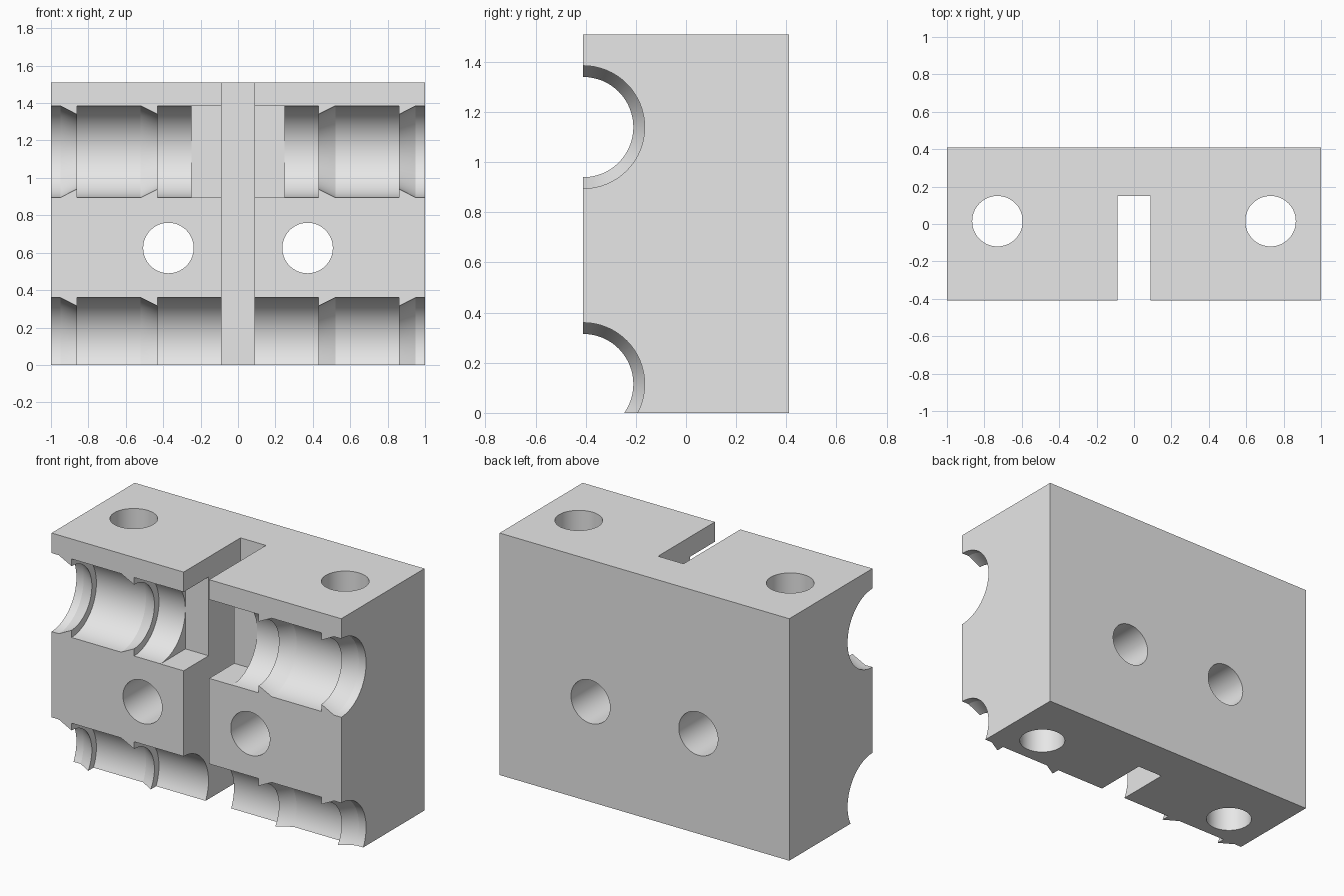
import bpy, bmesh, math
from mathutils import Matrix, Vector

if "Cube" in bpy.data.objects:
    bpy.data.objects.remove(bpy.data.objects["Cube"])

FRONT, BACK, TOP = -0.41, 0.41, 1.51


def new_object(name, bm):
    bmesh.ops.recalc_face_normals(bm, faces=bm.faces[:])
    mesh = bpy.data.meshes.new(name)
    bm.to_mesh(mesh)
    bm.free()
    obj = bpy.data.objects.new(name, mesh)
    bpy.context.collection.objects.link(obj)
    return obj


def box(name, low, high):
    low, high = Vector(low), Vector(high)
    bm = bmesh.new()
    bmesh.ops.create_cube(bm, size=1, matrix=Matrix.Translation((low + high) / 2)
                          @ Matrix.Diagonal((high - low).to_4d()))
    return new_object(name, bm)


def drill(name, centre, tilt=0):
    bm = bmesh.new()
    bmesh.ops.create_cone(bm, cap_ends=True, segments=64, radius1=0.135, radius2=0.135,
                          depth=4, matrix=Matrix.Translation(centre) @ Matrix.Rotation(tilt, 4, "X"))
    return new_object(name, bm)


def groove(name, z):
    """Turned cutter along x with two tapered retaining ribs on each half."""
    wide, rib = 0.245, 0.2
    half = [(0.43, wide), (0.43, rib), (0.52, wide),
            (0.862, wide), (0.862, rib), (0.95, wide), (1.1, wide), (1.1, 0)]
    profile = [(-x, r) for x, r in reversed(half)] + half
    bm = bmesh.new()
    verts = [bm.verts.new((x, FRONT + r, z)) for x, r in profile]
    edges = [bm.edges.new(pair) for pair in zip(verts, verts[1:])]
    bmesh.ops.spin(bm, geom=verts + edges, cent=(0, FRONT, z), axis=(1, 0, 0),
                   angle=math.tau, steps=64)
    bmesh.ops.remove_doubles(bm, verts=bm.verts[:], dist=0.0001)
    return new_object(name, bm)


# Solid block
block = box("clamp_block", (-1, FRONT, 0), (1, BACK, TOP))

# Grooves, pocket, central slot and through holes
cutters = [
    groove("upper_groove_cutter", 1.14),
    groove("lower_groove_cutter", 0.115),
    box("pocket_cutter", (-0.248, -0.6, 0.894), (0.248, -0.164, 1.386)),
    box("slot_cutter", (-0.088, -0.7, -0.2), (0.088, 0.15, 1.8)),
]
for side in (-1, 1):
    cutters.append(drill("vertical_hole_cutter", (side * 0.73, 0.015, 0.75)))
    cutters.append(drill("cross_hole_cutter", (side * 0.372, 0, 0.625), math.pi / 2))

bpy.ops.object.select_all(action="DESELECT")
bpy.context.view_layer.objects.active = block
block.select_set(True)
for cutter in cutters:
    cut = block.modifiers.new(cutter.name, "BOOLEAN")
    cut.operation = "DIFFERENCE"
    cut.solver = "EXACT"
    cut.object = cutter
    bpy.ops.object.modifier_apply(modifier=cut.name)
    bpy.data.objects.remove(cutter)

# Plain grey finish, rounded cuts smooth and corners crisp
grey = bpy.data.materials.new("plain_grey")
grey.use_nodes = True
colour = (0.8, 0.8, 0.8, 1)
grey.diffuse_color = colour
grey.node_tree.nodes["Principled BSDF"].inputs["Base Color"].default_value = colour
block.data.materials.clear()
block.data.materials.append(grey)
bpy.ops.object.shade_smooth_by_angle(angle=math.radians(20))
